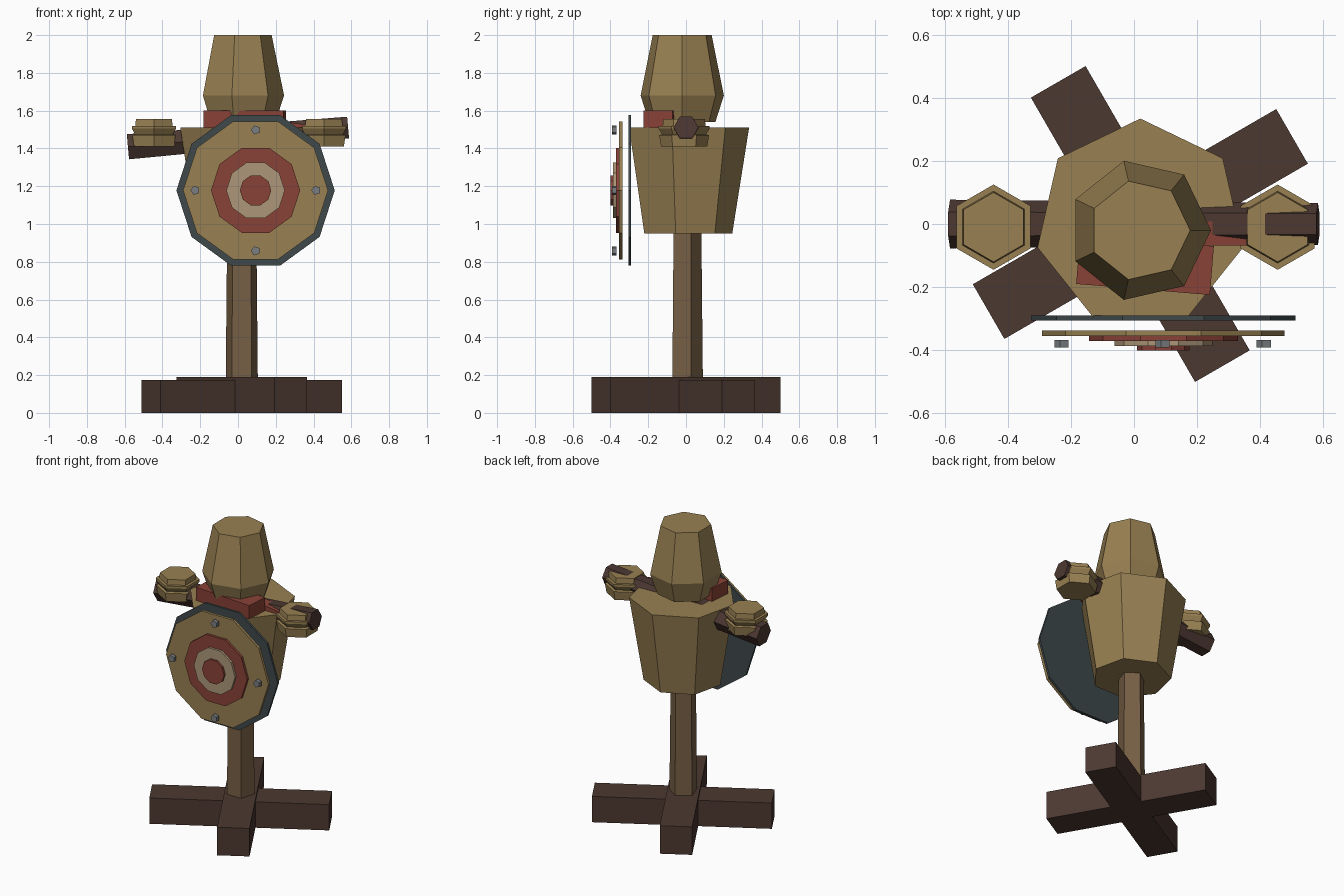
import bpy, bmesh, math
from mathutils import Matrix, Vector

if "Cube" in bpy.data.objects:
    bpy.data.objects.remove(bpy.data.objects["Cube"])


def mat(name, r, g, b):
    lin = [((c / 255 + 0.055) / 1.055) ** 2.4 for c in (r, g, b)]
    m = bpy.data.materials.new(name)
    m.diffuse_color = (*lin, 1)
    m.use_nodes = True
    m.node_tree.nodes["Principled BSDF"].inputs["Base Color"].default_value = m.diffuse_color
    return m


STRAW = mat("straw tan", 152, 128, 82)
WOOD = mat("post brown", 118, 95, 68)
DARK = mat("dark wood", 76, 56, 49)
RED = mat("faded red", 137, 66, 55)
CREAM = mat("cream", 172, 151, 120)
IRON = mat("dark iron", 62, 72, 75)
STEEL = mat("bolt grey", 122, 126, 129)


def finish(name, bm, material):
    bmesh.ops.recalc_face_normals(bm, faces=bm.faces)
    me = bpy.data.meshes.new(name)
    bm.to_mesh(me)
    bm.free()
    me.materials.append(material)
    ob = bpy.data.objects.new(name, me)
    bpy.context.collection.objects.link(ob)
    return ob


def turned(name, sides, phase, rings, loc, material, rot=Matrix()):
    """Flat-sided turned solid; rings are (height, radius) along local z."""
    bm = bmesh.new()
    loops = []
    for h, r in rings:
        loop = []
        for i in range(sides):
            a = math.radians(phase) + math.tau * i / sides
            p = Vector((r * math.cos(a), r * math.sin(a), h))
            loop.append(bm.verts.new(rot @ p + Vector(loc)))
        loops.append(loop)
    for lo, hi in zip(loops, loops[1:]):
        for i in range(sides):
            j = (i + 1) % sides
            bm.faces.new((lo[i], lo[j], hi[j], hi[i]))
    bm.faces.new(loops[0])
    bm.faces.new(loops[-1])
    return finish(name, bm, material)


def box(name, size, loc, material, angle=0, axis='Z'):
    bm = bmesh.new()
    m = (Matrix.Translation(loc) @ Matrix.Rotation(math.radians(angle), 4, axis)
         @ Matrix.Diagonal((*size, 1)))
    bmesh.ops.create_cube(bm, size=1, matrix=m)
    return finish(name, bm, material)


# Crossed base beams and upright post
box("base_beam_long", (1.11, 0.2, 0.175), (0.02, 0, 0.0875), DARK, 30)
box("base_beam_short", (1.04, 0.2, 0.19), (0.02, 0, 0.095), DARK, -60)
turned("post", 5, 90, [(0.1, 0.09), (1.0, 0.081)], (0.02, 0, 0), WOOD)

# Stuffed body and head
turned("torso", 7, 90, [(0.95, 0.245), (1.51, 0.334)], (0.02, 0, 0), STRAW)
turned("head", 7, 0, [(1.54, 0.18), (1.68, 0.226), (2.0, 0.16)],
       (0.018, -0.02, 0), STRAW)

# Slightly tilted crossbar for the arms
turned("arm_bar", 6, 90, [(-0.585, 0.077), (0.585, 0.066)], (0, 0, 1.46), DARK,
       Matrix.Rotation(math.radians(85), 3, 'Y'))

# Bundled hands
HAND = [(1.41, 0.122), (1.47, 0.132), (1.475, 0.116), (1.505, 0.135),
        (1.52, 0.135), (1.52, 0.114), (1.555, 0.11)]
for side, x in (("left", -0.445), ("right", 0.455)):
    turned("hand_" + side, 6, 90, HAND, (x, -0.01, 0), STRAW)

# Red scarf with a loose end on the shoulder
box("scarf", (0.425, 0.155, 0.09), (0.035, -0.13, 1.555), RED, -4.7)
box("scarf_end", (0.2, 0.075, 0.06), (0.26, -0.03, 1.51), RED, 8, 'Y')

# Round target: layered ten-sided discs facing forward
FACING = Matrix.Rotation(math.radians(90), 3, 'X')
DISCS = [("target_rim", 0.419, 0.29, 0.305, IRON),
         ("target_board", 0.384, 0.337, 0.355, STRAW),
         ("target_outer_ring", 0.236, 0.355, 0.371, RED),
         ("target_middle_ring", 0.155, 0.371, 0.386, CREAM),
         ("target_centre", 0.083, 0.386, 0.4, RED)]
for name, r, back, front, m in DISCS:
    turned(name, 10, 0, [(back, r), (front, r)], (0.093, 0, 1.178), m, FACING)

# Four bolts around the target
for i in range(4):
    a = math.tau * i / 4
    turned("bolt_%d" % (i + 1), 5, 180, [(0.367, 0.025), (0.392, 0.025)],
           (0.093 + 0.32 * math.cos(a), 0, 1.178 + 0.32 * math.sin(a)),
           STEEL, FACING)
